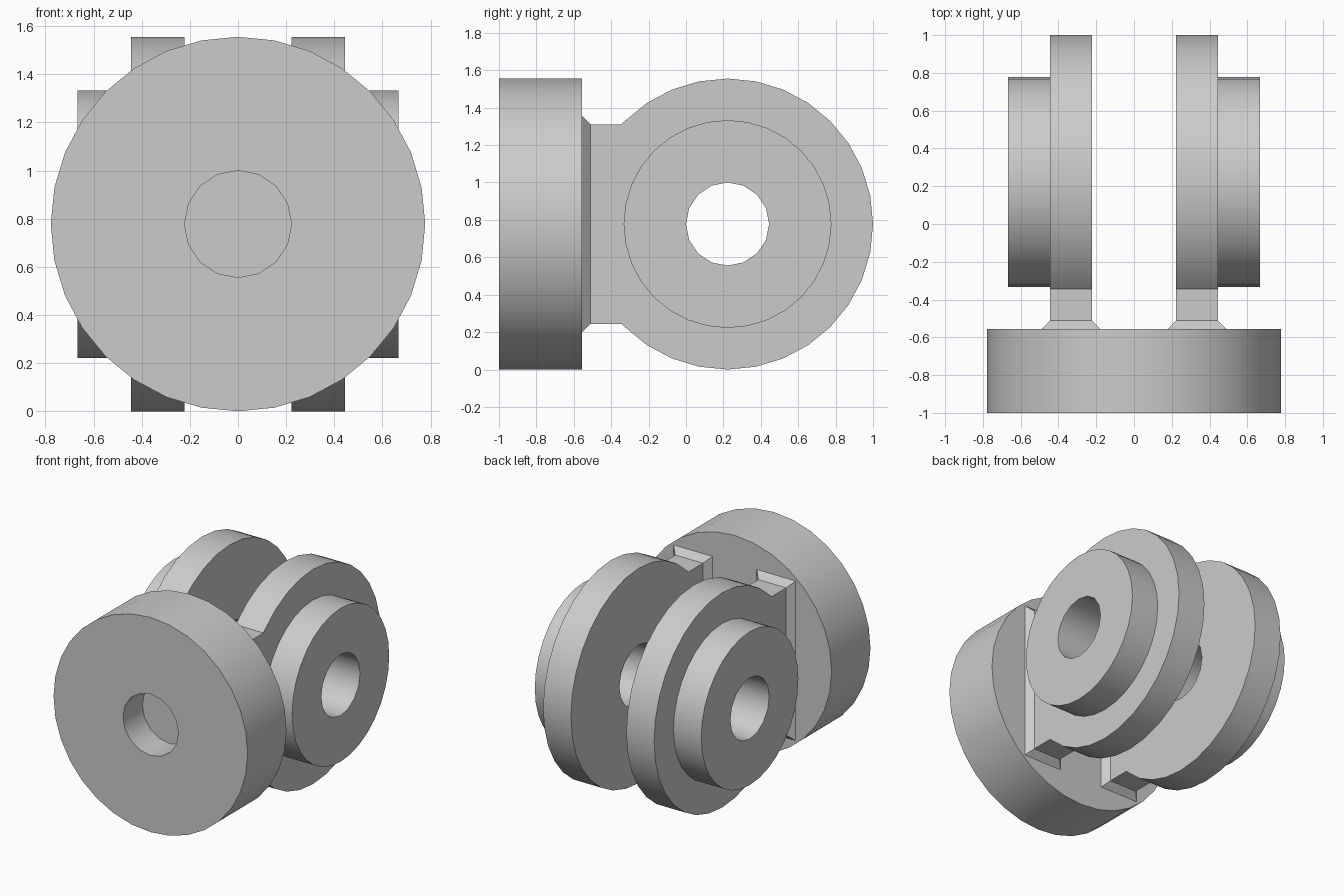
import bpy, bmesh
from math import sin, cos, pi, asin
from mathutils import Vector

if "Cube" in bpy.data.objects:
    bpy.data.objects.remove(bpy.data.objects["Cube"])

U = 2 / 9               # design module
R = 3.5 * U             # large radius, also the height of the axes
NECK = 2.4 * U          # half height of the neck
BACK = -1 + 2 * U       # rear face of the round base
LIP = 0.2 * U           # chamfer size

grey = bpy.data.materials.new("plain grey")
grey.use_nodes = True
GREY = (0.6, 0.6, 0.6, 1)
grey.diffuse_color = GREY
grey.node_tree.nodes["Principled BSDF"].inputs["Base Color"].default_value = GREY


def circle(r, sides, centre=0.0):
    return [(centre + r * cos(2 * pi * i / sides), R + r * sin(2 * pi * i / sides))
            for i in range(sides)]


def loft(name, start, end):
    """Closed solid between two matching loops of points."""
    bm = bmesh.new()
    a = [bm.verts.new(p) for p in start]
    b = [bm.verts.new(p) for p in end]
    bm.faces.new(a)
    bm.faces.new(b)
    for i in range(len(a)):
        j = (i + 1) % len(a)
        bm.faces.new((a[i], a[j], b[j], b[i]))
    bmesh.ops.recalc_face_normals(bm, faces=bm.faces)
    mesh = bpy.data.meshes.new(name)
    bm.to_mesh(mesh)
    bm.free()
    mesh.materials.append(grey)
    obj = bpy.data.objects.new(name, mesh)
    bpy.context.collection.objects.link(obj)
    return obj


def along_x(name, outline, x0, x1):
    return loft(name, [(x0, y, z) for y, z in outline], [(x1, y, z) for y, z in outline])


def along_y(name, outline, y0, y1):
    return loft(name, [(x, y0, z) for x, z in outline], [(x, y1, z) for x, z in outline])


def select(obj):
    bpy.ops.object.select_all(action='DESELECT')
    obj.select_set(True)
    bpy.context.view_layer.objects.active = obj


def bore(obj, cutter):
    """Cut a hole and discard the cutter."""
    cutter.hide_render = True
    mod = obj.modifiers.new("bore", 'BOOLEAN')
    mod.operation = 'DIFFERENCE'
    mod.solver = 'EXACT'
    mod.object = cutter
    select(obj)
    bpy.ops.object.modifier_apply(modifier=mod.name)
    bpy.data.objects.remove(cutter)


def smooth(obj):
    select(obj)
    bpy.ops.object.shade_smooth_by_angle(angle=pi / 6)


# Round base with a blind hole in its front
base = along_y("round_base", circle(R, 32), -1, BACK)
bore(base, along_y("base_cutter", circle(U, 16), -1 - U, -1 + U))
smooth(base)

# Arm outline: round eye running into a straight neck
reach = pi - asin(NECK / R)
eye = [(U + R * cos(a), R + R * sin(a))
       for a in (2 * pi * i / 32 for i in range(-16, 17)) if abs(a) < reach]
tangent = U + R * cos(reach)
arm_outline = ([(BACK + LIP, R - NECK), (tangent, R - NECK)] + eye
               + [(tangent, R + NECK), (BACK + LIP, R + NECK)])

for side, s in (("left", 1), ("right", -1)):
    # Fork arm and its outer boss, bored through
    arm = along_x(side + "_arm", arm_outline, s * U, s * 2 * U)
    boss = along_x(side + "_boss", circle(2.5 * U, 32, U), s * 2 * U, s * 3 * U)
    for part in (arm, boss):
        bore(part, along_x("pin_cutter", circle(U, 16, U), s * U / 2, s * 4 * U))
        smooth(part)

    # Chamfered foot where the arm meets the base
    def foot_loop(y, grow):
        return [(s * (1.5 * U + i * (U / 2 + grow)), y, R + k * (NECK + grow))
                for i, k in ((-1, -1), (1, -1), (1, 1), (-1, 1))]
    loft(side + "_arm_foot", foot_loop(BACK, LIP), foot_loop(BACK + LIP, 0))
